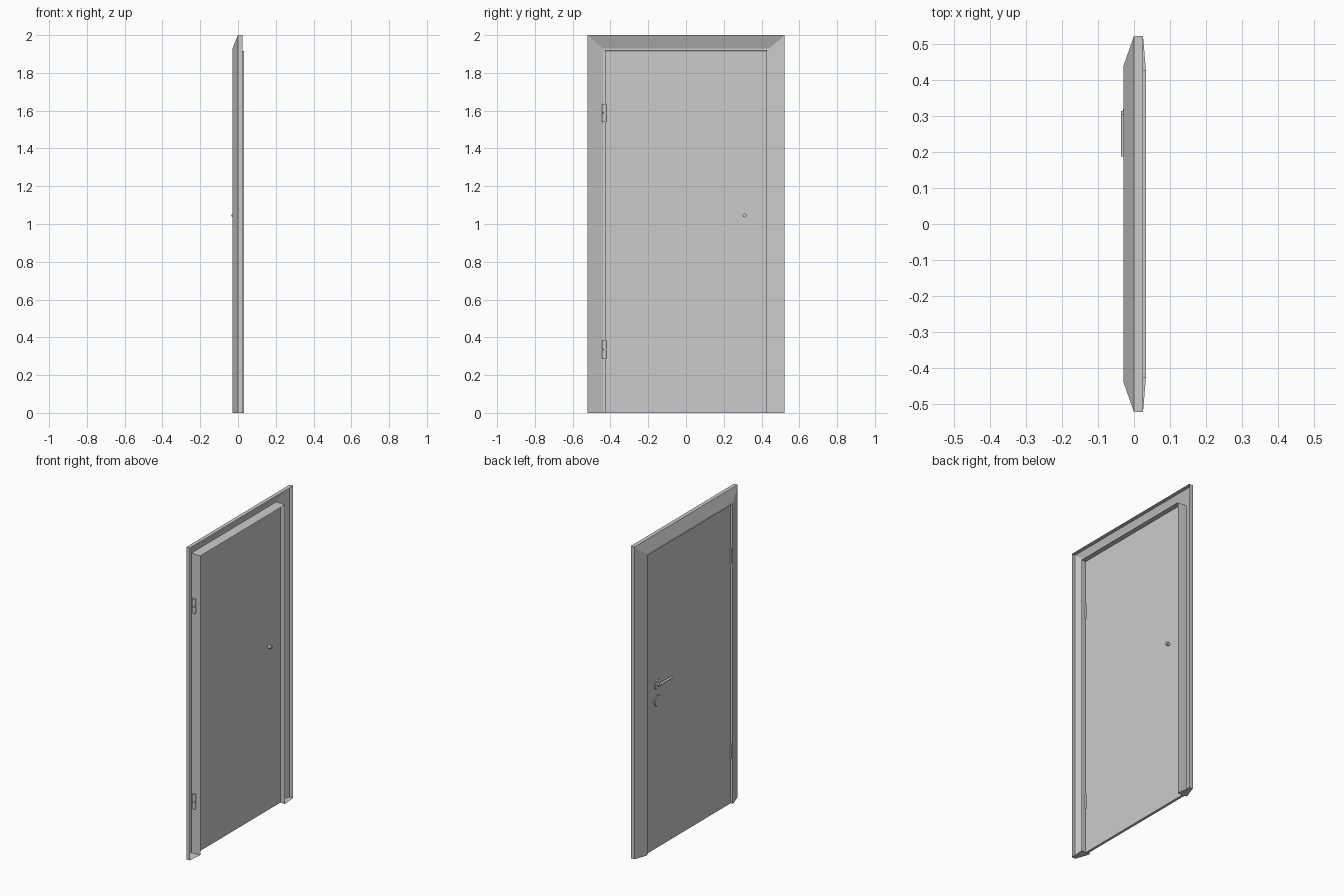
import bpy, bmesh, math
from mathutils import Matrix, Vector

if "Cube" in bpy.data.objects:
    bpy.data.objects.remove(bpy.data.objects["Cube"])


def finish(name, bm, smooth=False):
    bmesh.ops.recalc_face_normals(bm, faces=bm.faces)
    me = bpy.data.meshes.new(name)
    bm.to_mesh(me)
    bm.free()
    ob = bpy.data.objects.new(name, me)
    bpy.context.collection.objects.link(ob)
    if smooth:
        bpy.context.view_layer.objects.active = ob
        ob.select_set(True)
        bpy.ops.object.shade_smooth_by_angle(angle=math.radians(35))
        ob.select_set(False)
    return ob


def box(name, lo, hi):
    bm = bmesh.new()
    lo, hi = Vector(lo), Vector(hi)
    m = Matrix.Translation((lo + hi) / 2) @ Matrix.Diagonal((*(hi - lo), 1))
    bmesh.ops.create_cube(bm, size=1, matrix=m)
    return finish(name, bm)


def rod(name, a, b, r1, r2=None, sides=24):
    a, b = Vector(a), Vector(b)
    d = b - a
    bm = bmesh.new()
    m = Matrix.Translation((a + b) / 2) @ d.to_track_quat('Z', 'Y').to_matrix().to_4x4()
    bmesh.ops.create_cone(bm, cap_ends=True, segments=sides, radius1=r1,
                          radius2=r1 if r2 is None else r2, depth=d.length, matrix=m)
    return finish(name, bm, True)


# Door frame: open-backed mitred profile (depth x, half width y, head height z)
profile = [(0.025, 0.522, 2.0), (0.0, 0.522, 2.0), (-0.029, 0.44, 1.93),
           (-0.029, 0.43, 1.918), (0.033, 0.428, 1.916)]
bm = bmesh.new()
loops = []
for side, top in ((-1, 0), (-1, 1), (1, 1), (1, 0)):
    loops.append([bm.verts.new((x, side * y, z * top)) for x, y, z in profile])
for a, b in zip(loops, loops[1:]):
    for i in range(len(profile) - 1):
        bm.faces.new((a[i], a[i + 1], b[i + 1], b[i]))
# Feet of the frame are closed
for foot in (loops[0], loops[-1]):
    bm.faces.new(foot)
finish("door_frame", bm)

# Door leaf
box("door_leaf", (-0.016, -0.429, 0), (0.0, 0.429, 1.917))

# Lever handle with rose, through-spindle and lock plate
HY, HZ = 0.31, 1.045
rod("handle_rose", (-0.015, HY, HZ), (-0.02, HY, HZ), 0.034, 0.031, 32)
rod("handle_spindle", (0.02, HY, HZ), (-0.03, HY, HZ), 0.01)
rod("handle_lever", (-0.029, HY + 0.004, HZ), (-0.029, 0.188, HZ), 0.0075)
rod("lock_plate", (-0.015, HY, 0.94), (-0.02, HY, 0.94), 0.036, 0.033, 32)

# Hinges: two knuckles on a pin
for label, z in (("lower", 0.335), ("upper", 1.587)):
    rod(f"{label}_hinge_pin", (-0.009, -0.431, z - 0.04), (-0.009, -0.431, z + 0.04), 0.007, sides=16)
    for part, s in (("bottom", -1), ("top", 1)):
        rod(f"{label}_hinge_{part}_knuckle", (-0.009, -0.431, z + s * 0.003),
            (-0.009, -0.431, z + s * 0.047), 0.013, sides=16)
